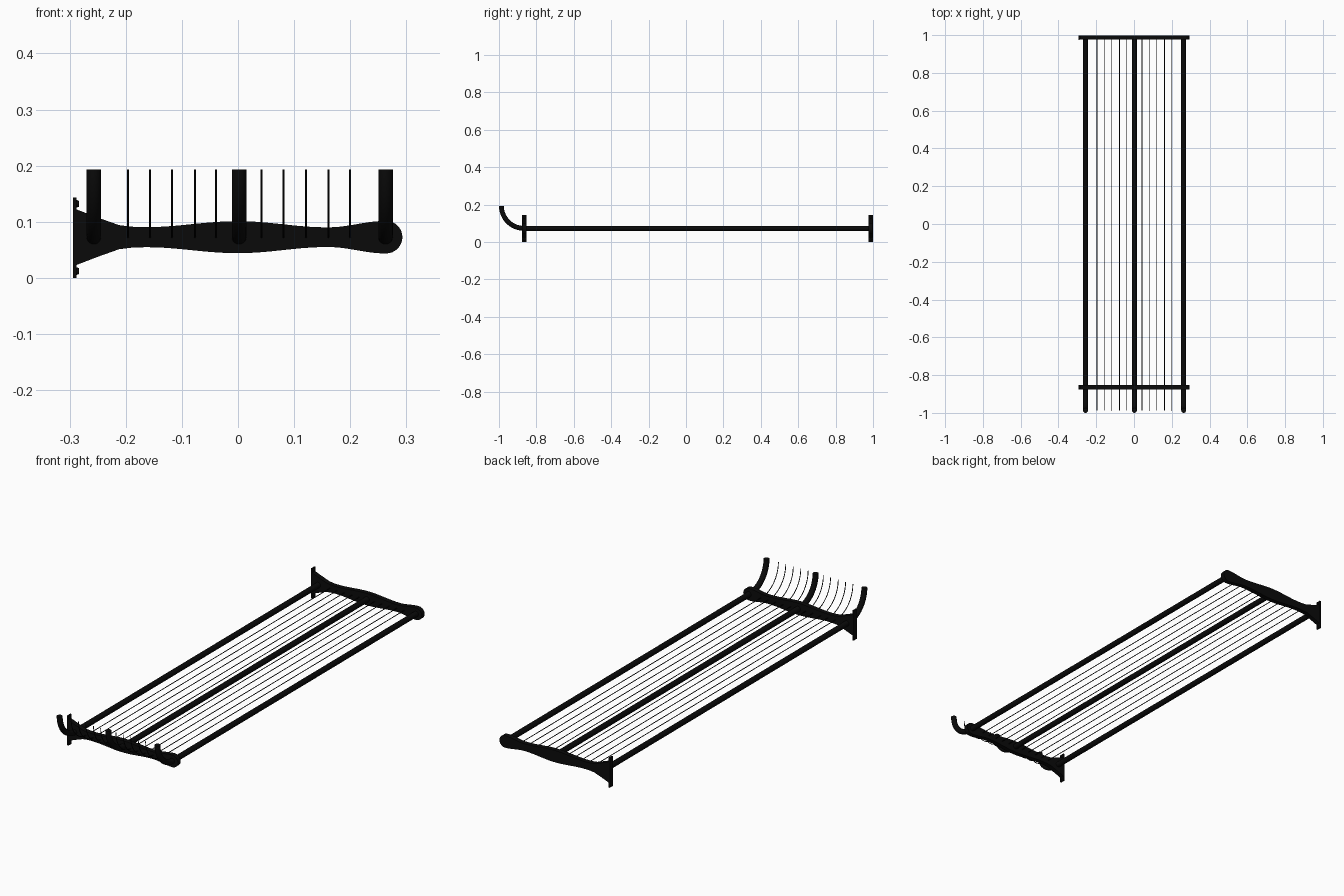
import bpy, bmesh, math

if "Cube" in bpy.data.objects:
    bpy.data.objects.remove(bpy.data.objects["Cube"])

Z = 0.0725                       # height of the rack's mid plane
BRACKETS = {"front": -0.864, "back": 0.987}
THICK = 0.022


def material(name, v):
    m = bpy.data.materials.new(name)
    m.diffuse_color = (v, v, v, 1)
    m.use_nodes = True
    m.node_tree.nodes["Principled BSDF"].inputs["Base Color"].default_value = m.diffuse_color
    return m


BLACK = material("satin black", 0.003)


def finish(name, bm):
    bmesh.ops.recalc_face_normals(bm, faces=bm.faces)
    me = bpy.data.meshes.new(name)
    bm.to_mesh(me)
    bm.free()
    ob = bpy.data.objects.new(name, me)
    bpy.context.collection.objects.link(ob)
    me.materials.append(BLACK)
    bpy.ops.object.select_all(action='DESELECT')
    bpy.context.view_layer.objects.active = ob
    ob.select_set(True)
    bpy.ops.object.shade_smooth_by_angle(angle=math.radians(35))
    return ob


def bar(name, x, r, sides):
    """Rod along y, with a quarter-circle upturn at the front."""
    R = 0.121
    yc, zc = -0.866, Z + R
    path = [(0.988, Z, 0.0)]
    for i in range(17):
        a = i / 16 * math.pi / 2
        path.append((yc - R * math.sin(a), zc - R * math.cos(a), a))
    bm = bmesh.new()
    rings = []
    for y, z, a in path:
        ring = []
        for k in range(sides):
            t = 2 * math.pi * k / sides
            n = r * math.sin(t)
            ring.append(bm.verts.new((x + r * math.cos(t),
                                      y + n * math.sin(a), z + n * math.cos(a))))
        rings.append(ring)
    for p, q in zip(rings, rings[1:]):
        for k in range(sides):
            j = (k + 1) % sides
            bm.faces.new((p[k], p[j], q[j], q[k]))
    bm.faces.new(rings[0])
    bm.faces.new(rings[-1])
    return finish(name, bm)


# half height of the bracket arm: straight flare, then smooth waists and swells
WAVE = [(-0.165, 0.0178), (0.0, 0.0285), (0.16, 0.0175), (0.264, 0.029)]


def half_profile():
    pts = [(-0.289, 0.050), (-0.25, 0.035), (-0.212, 0.0215), (-0.19, 0.0187)]
    for (x0, h0), (x1, h1) in zip(WAVE, WAVE[1:]):
        for i in range(10):
            t = i / 10
            pts.append((x0 + (x1 - x0) * t,
                        h0 + (h1 - h0) * (1 - math.cos(math.pi * t)) / 2))
    for i in range(8):           # rounded nose
        a = math.pi / 2 * i / 8
        pts.append((0.264 + 0.029 * math.sin(a), 0.029 * math.cos(a)))
    return pts


def bracket(name, y):
    half = half_profile()
    outline = ([(x, Z + h) for x, h in half] + [(0.293, Z)]
               + [(x, Z - h) for x, h in reversed(half)])
    bm = bmesh.new()
    a = [bm.verts.new((x, y - THICK / 2, z)) for x, z in outline]
    b = [bm.verts.new((x, y + THICK / 2, z)) for x, z in outline]
    bm.faces.new(a)
    bm.faces.new(b)
    n = len(a)
    for i in range(n):
        j = (i + 1) % n
        bm.faces.new((a[i], a[j], b[j], b[i]))
    finish(name, bm)


def wall_plate(name, y):
    bm = bmesh.new()
    bmesh.ops.create_cube(bm, size=1)
    for v in bm.verts:
        v.co = (-0.291 + v.co.x * 0.007, y + v.co.y * 0.024, 0.0715 + v.co.z * 0.143)
    finish(name, bm)


def screw(name, y, z):
    bm = bmesh.new()
    bmesh.ops.create_cone(bm, cap_ends=True, segments=12, radius1=0.007,
                          radius2=0.005, depth=0.005)
    for v in bm.verts:
        x, yy, zz = v.co
        v.co = (-0.2855 + zz, y + yy, z + x)
    finish(name, bm)


# end brackets with wall plates and screws
for side, y in BRACKETS.items():
    bracket(side + "_bracket", y)
    wall_plate(side + "_wall_plate", y)
    screw(side + "_upper_screw", y, 0.132)
    screw(side + "_lower_screw", y, 0.012)

# three thick tubes
for name, x in (("wall_tube", -0.257), ("middle_tube", 0.002), ("outer_tube", 0.263)):
    bar(name, x, 0.013, 20)

# thin wires in two bays
for i, x in enumerate((-0.196, -0.157, -0.118, -0.077, -0.039,
                       0.042, 0.081, 0.121, 0.161, 0.200)):
    bar("wire_%d" % (i + 1), x, 0.0018, 8)
